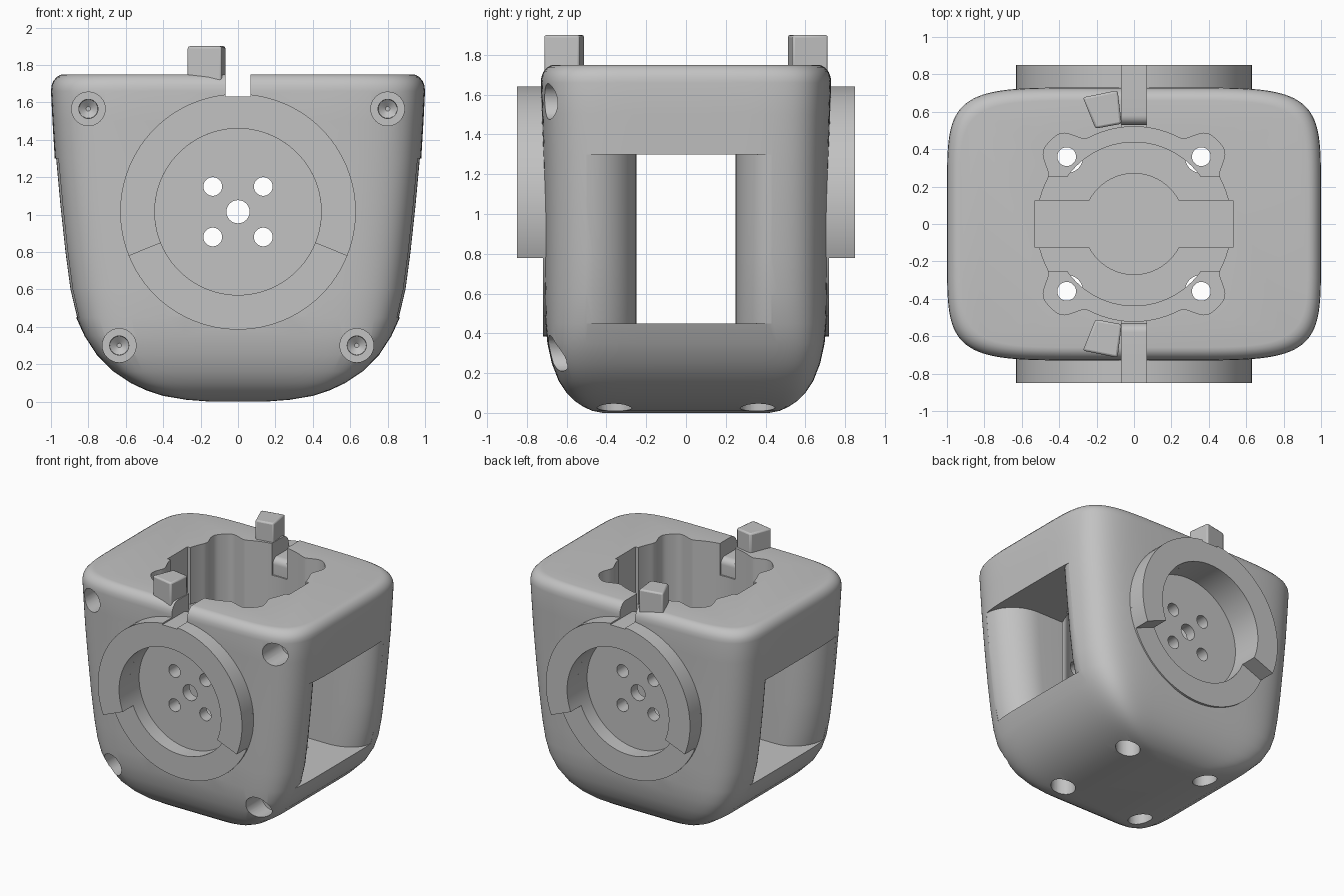
import bpy, bmesh
from math import sin, cos, pi, radians, exp

cube = bpy.data.objects.get("Cube")
if cube:
    bpy.data.objects.remove(cube, do_unlink=True)

grey = bpy.data.materials.new("plain_grey")
grey.use_nodes = True
COLOUR = (0.54, 0.54, 0.54, 1)
grey.diffuse_color = COLOUR
for node in grey.node_tree.nodes:
    if node.type == 'BSDF_PRINCIPLED':
        node.inputs["Base Color"].default_value = COLOUR

HUB_Z = 1.015


def loft(name, rings):
    """Closed solid through rings that share a point count."""
    bm = bmesh.new()
    loops = [[bm.verts.new(p) for p in ring] for ring in rings]
    count = len(loops[0])
    for low, high in zip(loops, loops[1:]):
        for i in range(count):
            j = (i + 1) % count
            bm.faces.new((low[i], low[j], high[j], high[i]))
    bm.faces.new(loops[0][::-1])
    bm.faces.new(loops[-1])
    bmesh.ops.recalc_face_normals(bm, faces=bm.faces)
    mesh = bpy.data.meshes.new(name)
    bm.to_mesh(mesh)
    bm.free()
    mesh.materials.append(grey)
    obj = bpy.data.objects.new(name, mesh)
    bpy.context.collection.objects.link(obj)
    return obj


def prism(name, outline, a, b, axis='z'):
    """Extrude a 2D outline from a to b along an axis."""
    place = {'x': lambda u, v, w: (w, u, v),
             'y': lambda u, v, w: (u, w, v),
             'z': lambda u, v, w: (u, v, w)}[axis]
    return loft(name, [[place(u, v, w) for u, v in outline] for w in (a, b)])


def circle(u, v, r, count=48):
    return [(u + r * cos(2 * pi * i / count), v + r * sin(2 * pi * i / count))
            for i in range(count)]


def rect(u, v):
    return [(-u, -v), (u, -v), (u, v), (-u, v)]


def combine(target, tool, operation='DIFFERENCE', keep=False):
    mod = target.modifiers.new("combine", 'BOOLEAN')
    mod.operation = operation
    mod.solver = 'MANIFOLD'
    mod.object = tool
    graph = bpy.context.evaluated_depsgraph_get()
    result = bpy.data.meshes.new_from_object(target.evaluated_get(graph))
    target.modifiers.clear()
    target.data = result
    if not keep:
        bpy.data.objects.remove(tool, do_unlink=True)


def cut(outline, a, b, axis='z'):
    combine(housing, prism("cutter", outline, a, b, axis))


# Housing shell: height, half width, half depth
LEVELS = [(0, .15, .42), (.01, .28, .47), (.03, .40, .515), (.06, .49, .56),
          (.1, .575, .60), (.16, .665, .64), (.25, .755, .675),
          (.35, .82, .697), (.45, .866, .707), (.6, .903, .711), (.8, .93, .713),
          (1.05, .957, .716), (1.3, .98, .72), (1.5, .992, .725),
          (1.66, 1, .73), (1.69, .997, .727), (1.715, .987, .717),
          (1.735, .97, .70), (1.747, .95, .68), (1.75, .93, .66)]


def rounded(hx, hy, z, count=128):
    """Soft rectangle whose corners tighten towards the base."""
    power = 2 / (6 + 4 * max(0, 1 - z / .5))
    ring = []
    for i in range(count):
        t = 2 * pi * (i + .5) / count
        c, s = cos(t), sin(t)
        ring.append((hx * abs(c) ** power * (1 if c > 0 else -1),
                     hy * abs(s) ** power * (1 if s > 0 else -1), z))
    return ring


housing = loft("housing", [rounded(hx, hy, z) for z, hx, hy in LEVELS])

# Flush hub discs
combine(housing, prism("hub_disc", circle(0, HUB_Z, .63, 96), -.719, .719, 'y'), 'UNION')


# Side tunnel with flared, rounded mouths that meet the shell surface
def flare(sx, sy, reach):
    mouth = (1 - (reach / .714) ** 6) ** (1 / 6)
    side = [(sx * (.7 + (mouth - .7) * sin(t)), sy * (.25 + (reach - .25) * (1 - cos(t))))
            for t in [pi / 2 * i / 12 for i in range(13)]]
    return side + [(sx * 1.3, sy * reach)]


tunnel_plan = (flare(-1, -1, .5)[::-1] + flare(1, -1, .5)
               + flare(1, 1, .43)[::-1] + flare(-1, 1, .43))
tunnel = loft("tunnel", [[(x * hx, y, z) for x, y in tunnel_plan]
                         for z, hx, hy in LEVELS if .44 < z < 1.31])
combine(housing, tunnel)

# Top pocket with blended corner lugs, deep bore, cross slot and floor recess
pocket = []
for i in range(240):
    a = 2 * pi * i / 240
    lug = exp(-((a % (pi / 2) - pi / 4) / radians(11.5)) ** 4)
    pocket.append(((.52 + .11 * lug) * cos(a), (.52 + .11 * lug) * sin(a)))
cut(pocket, .7, 2)
cut(circle(0, 0, .437, 96), .45, 2)
cut(circle(0, 0, .27, 64), .33, .6)
cut(rect(.53, .125), .33, 2)

# Screw holes in the base
for sx in (-1, 1):
    for sy in (-1, 1):
        cut(circle(sx * .36, sy * .36, .088, 32), -.1, .5)
        cut(circle(sx * .36, sy * .36, .05, 32), .3, .9)

# Hub recesses and through holes
for s in (-1, 1):
    cut(circle(0, HUB_Z, .445, 96), s * .6, s * 1, 'y')
cut(circle(0, HUB_Z, .062, 32), -1, 1, 'y')
for sx in (-1, 1):
    for sz in (-1, 1):
        cut(circle(sx * .135, HUB_Z + sz * .135, .05, 32), -1, 1, 'y')

# Deep screw holes on the front only, each with a conical seat
for x, z in ((.8, 1.565), (.635, .3)):
    for s in (-1, 1):
        cut(circle(s * x, z, .09, 32), -1, -.48, 'y')
        tip = loft("cutter", [[(u, y, v) for u, v in circle(s * x, z, r, 32)]
                              for y, r in ((-.5, .052), (-.44, .05), (-.41, .012))])
        combine(housing, tip)


# Cable notch, rounded over where it meets the pocket
def notch(s):
    bend = [(s * (.58 - .05 * cos(t)), 1.58 + .05 * sin(t))
            for t in [pi / 2 * i / 8 for i in range(9)]]
    outline = ([(s * .4, 1.5), (s * .53, 1.5)] + bend
               + [(s * 1.2, 1.63), (s * 1.2, 2), (s * .4, 2)])
    return prism("notch", outline, -.066, .066, 'x')


# Open collars and stop posts, front and back
parts = [housing]
for s, side in ((-1, "front"), (1, "back")):
    angles = [radians(-22 + 224 * i / 64) for i in range(65)]
    outline = ([(.63 * cos(a), HUB_Z + .63 * sin(a)) for a in angles]
               + [(.445 * cos(a), HUB_Z + .445 * sin(a)) for a in reversed(angles)])
    collar = prism(side + "_collar", outline, s * .70, s * .85, 'y')
    cutter = notch(s)
    combine(housing, cutter, keep=True)
    combine(collar, cutter)
    wedge = [(r * cos(radians(a)), s * r * sin(radians(a)))
             for r, a in ((.54, 97), (.72, 97), (.73, 112), (.55, 112))]
    post = prism(side + "_stop_post", wedge, 1.64, 1.9)
    soft = post.modifiers.new("soft_edges", 'BEVEL')
    soft.width = .012
    soft.segments = 2
    parts += [collar, post]

# Smooth shading with crisp edges
for obj in bpy.context.view_layer.objects:
    obj.select_set(obj in parts)
bpy.context.view_layer.objects.active = housing
bpy.ops.object.shade_smooth_by_angle(angle=radians(35))
